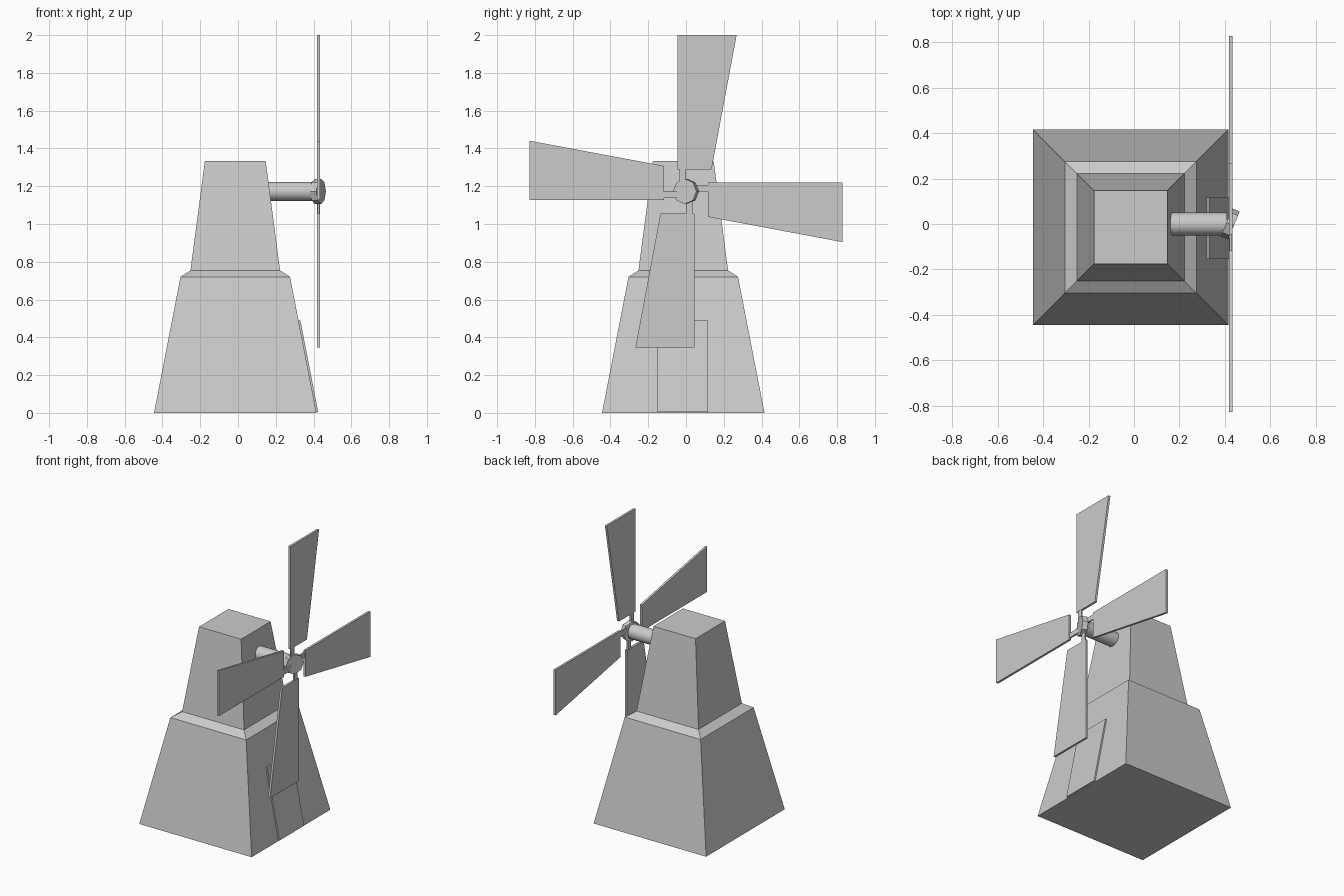
import bpy, bmesh
from math import pi
from mathutils import Matrix

if "Cube" in bpy.data.objects:
    bpy.data.objects.remove(bpy.data.objects["Cube"])

HUB_Z = 1.1725


def make(name, bm):
    bmesh.ops.recalc_face_normals(bm, faces=bm.faces)
    me = bpy.data.meshes.new(name)
    bm.to_mesh(me)
    bm.free()
    ob = bpy.data.objects.new(name, me)
    bpy.context.collection.objects.link(ob)
    return ob


def loft(bm, rings):
    """Skin a list of equal-length point rings and cap both ends."""
    loops = [[bm.verts.new(p) for p in r] for r in rings]
    n = len(loops[0])
    for a, b in zip(loops, loops[1:]):
        for i in range(n):
            j = (i + 1) % n
            bm.faces.new((a[i], a[j], b[j], b[i]))
    bm.faces.new(loops[0][::-1])
    bm.faces.new(loops[-1])


def plate(bm, outline, x0, x1):
    """Extrude a (y, z) outline along x."""
    loft(bm, [[(x, y, z) for y, z in outline] for x in (x0, x1)])


def axle(name, radius, x0, x1, sides, turn=0.0):
    bpy.ops.mesh.primitive_cylinder_add(
        vertices=sides, radius=radius, depth=x1 - x0,
        location=((x0 + x1) / 2, 0, HUB_Z), rotation=(turn, pi / 2, 0))
    bpy.context.object.name = name
    return bpy.context.object


# Tower: stepped square taper
C = -0.0145
bm = bmesh.new()
loft(bm, [[(C + sx * h, C + sy * h, z) for sx, sy in ((-1, -1), (1, -1), (1, 1), (-1, 1))]
          for h, z in ((0.43, 0), (0.29, 0.72), (0.237, 0.755), (0.161, 1.333))])
make("tower", bm)

# Door: thin slab lying on the sloped +x wall
wall = lambda z: C + 0.43 - 0.14 / 0.72 * z
bm = bmesh.new()
loft(bm, [[(wall(z) - 0.01, -0.153, z), (wall(z) + 0.01, -0.153, z),
           (wall(z) + 0.01, 0.116, z), (wall(z) - 0.01, 0.116, z)] for z in (0.006, 0.488)])
make("door", bm)

# Shaft and octagonal hub
axle("shaft", 0.05, 0.13, 0.41, 24)
bpy.ops.object.shade_smooth_by_angle()
axle("hub", 0.067, 0.406, 0.441, 8, pi / 8)

# Four sails, each a short arm and a flared blade
for k in range(4):
    bm = bmesh.new()
    plate(bm, [(-0.034, 0.03), (0.0, 0.03), (0.0, 0.125), (-0.034, 0.125)], 0.42, 0.431)
    plate(bm, [(-0.046, 0.117), (0.135, 0.117), (0.268, 0.8275), (-0.046, 0.8275)], 0.418, 0.433)
    bmesh.ops.transform(bm, verts=bm.verts, matrix=Matrix.Translation((0, 0, HUB_Z))
                        @ Matrix.Rotation(k * pi / 2, 4, 'X'))
    make(f"sail_{k + 1}", bm)
